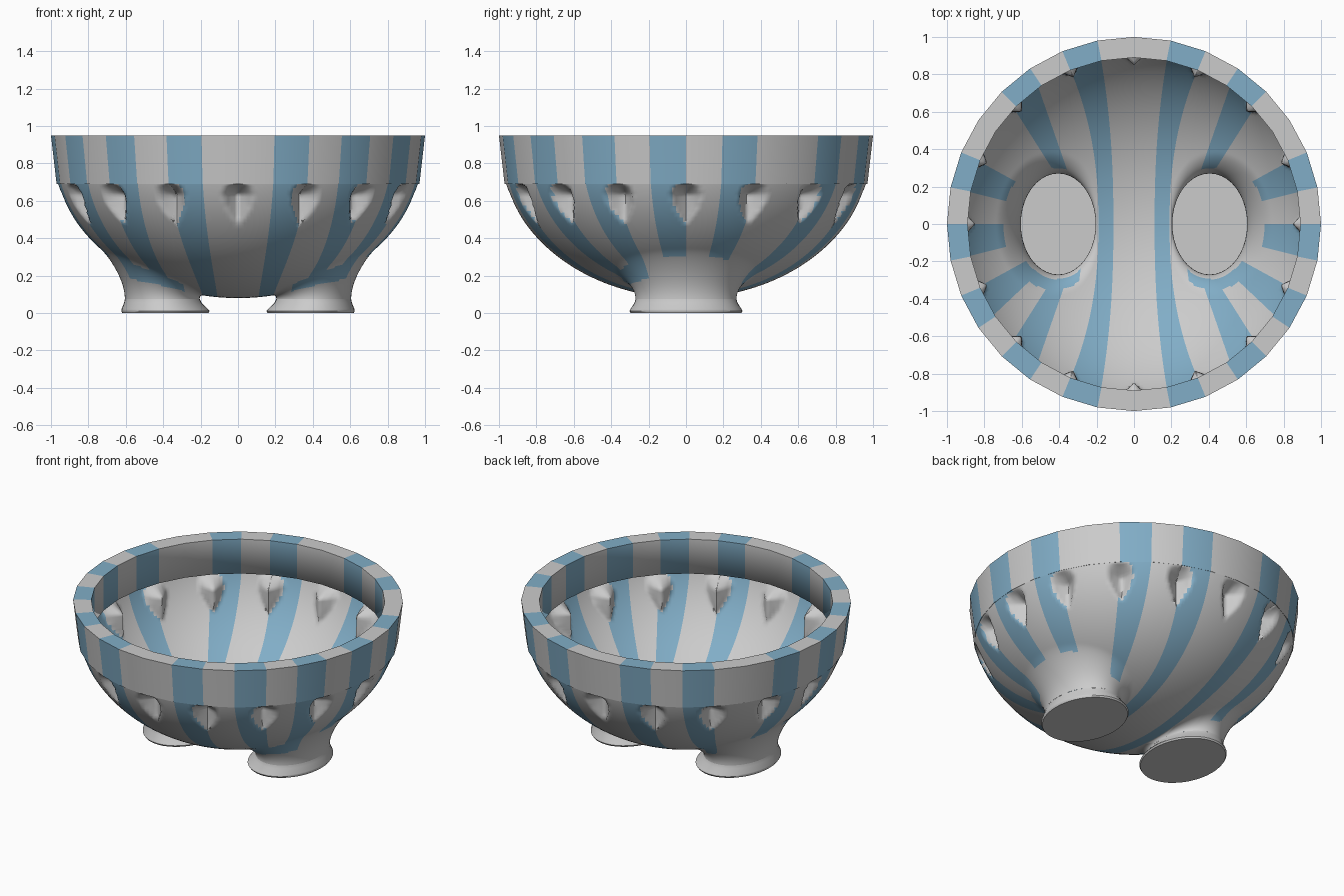
import bpy, bmesh
from math import sin, cos, radians, pi, sqrt, atan2, degrees, hypot
from mathutils import Vector

if "Cube" in bpy.data.objects:
    bpy.data.objects.remove(bpy.data.objects["Cube"])

R = 0.965                       # body radius under the rim
SEG = 11.25                     # rim segment angle
BLUE_SEGS = {1, 3, 5, 7, 9, 12, 14}
FX, FRX, FRY, NECK_Z = 0.405, 0.2, 0.27, 0.075

blue = bpy.data.materials.new("blue_stripe")
blue.diffuse_color = (0.22, 0.42, 0.57, 1)
blue.use_nodes = True
blue.node_tree.nodes["Principled BSDF"].inputs["Base Color"].default_value = blue.diffuse_color


def finish(name, bm, angle, mirror=False):
    bmesh.ops.remove_doubles(bm, verts=bm.verts, dist=0.0003)
    bmesh.ops.recalc_face_normals(bm, faces=bm.faces)
    mesh = bpy.data.meshes.new(name)
    mesh.materials.append(None)
    mesh.materials.append(blue)
    bm.to_mesh(mesh)
    bm.free()
    ob = bpy.data.objects.new(name, mesh)
    bpy.context.collection.objects.link(ob)
    bpy.ops.object.select_all(action='DESELECT')
    bpy.context.view_layer.objects.active = ob
    ob.select_set(True)
    bpy.ops.object.shade_smooth_by_angle(angle=radians(angle))
    if mirror:
        m = ob.modifiers.new("mirror", 'MIRROR')
        m.merge_threshold = 0.0005
    return ob


def grid_faces(bm, grid, blue_at):
    for i in range(len(grid) - 1):
        for j in range(len(grid[0]) - 1):
            f = bm.faces.new((grid[i][j], grid[i + 1][j], grid[i + 1][j + 1], grid[i][j + 1]))
            f.material_index = 1 if blue_at(i, j, f) else 0


def bowl_z(r):
    return 0.08 + 0.8 * (1 - sqrt(max(0, 1 - (r / 0.992) ** 2)))


# teardrop dents, one every second rim segment
def dent(x, y, z):
    h = (z - 0.475) / 0.213
    if not 0 < h < 1:
        return 0
    a = degrees(atan2(x, -y)) % 22.5
    arc = radians(min(a, 22.5 - a)) * hypot(x, y)
    w = 0.077 * (sin(h / 0.75 * pi / 2) if h < 0.75 else sqrt(1 - ((h - 0.75) / 0.33) ** 2))
    if arc >= w:
        return 0
    return 0.095 * ((1 - arc / w) * min(h / 0.75, (1 - h) / 0.25)) ** 0.75


def surf(bm, x, y, z):
    k = 1 - dent(x, y, z) / max(hypot(x, y), 0.01)
    return bm.verts.new((x * k, y * k, z))


def is_dent(f):
    c = f.calc_center_median()
    return max(dent(c.x * k, c.y * k, c.z) for k in (1, 1.04)) > 0


# front-to-back columns between the feet
def column_point(u, w):
    base = 0.11 * u if u < 1 else 0.11 + 0.08 * (u - 1)
    a = radians(u * SEG)
    return base + (R * sin(a) - base) * abs(w) ** 2.3, w * R * cos(a)


def neck(phi):
    p = radians(phi)
    return FX + FRX * sin(p), -FRY * cos(p)


ROWS, SUB, LOFT = 120, 10, 60
ws = [sin(pi * (j / ROWS - 0.5)) for j in range(ROWS + 1)]
bm = bmesh.new()
cols = []
for i in range(2 * SUB + 1):
    pts = [column_point(i / SUB, w) for w in ws]
    cols.append([surf(bm, x, y, bowl_z(hypot(x, y))) for x, y in pts])
grid_faces(bm, cols, lambda i, j, f: i >= SUB and not is_dent(f))

# side regions lofted from rim and column edge down to the foot neck
rays = []
for i in range(12 * SUB + 1):
    th = 2 * SEG + i * SEG / SUB
    rays.append(((R * sin(radians(th)), -R * cos(radians(th))), (th - 90) * 1.9 + 90))
rays += [(column_point(2, w), 270 - 51.75 * w) for w in reversed(ws[:-1])]
loft, gap = [], []
for (qx, qy), phi in rays:
    nx, ny = neck(phi)
    span = hypot(qx - nx, qy - ny)
    line, ds = [], []
    for j in range(LOFT + 1):
        t = j / LOFT
        g = t * t * (3 - 2 * t)
        x, y = nx + (qx - nx) * g, ny + (qy - ny) * g
        fil = min(1, span * g / min(0.13, span))
        z = NECK_Z + (bowl_z(hypot(x, y)) - NECK_Z) * sqrt(max(0, 1 - (1 - fil) ** 2))
        line.append(surf(bm, x, y, z))
        ds.append(span * g)
    loft.append(line)
    gap.append(ds)


def loft_blue(i, j, f):
    if i >= 12 * SUB or is_dent(f):
        return False
    d, s = gap[i][j], 2 + i // SUB
    if s <= 5 and 0.025 < d < 0.09:          # band in front of the foot
        return True
    return s in BLUE_SEGS and d > (0.09 if s in (7, 9) else 0.03)


grid_faces(bm, loft, loft_blue)
finish("bowl_body", bm, 60, True)

# feet: flared oval rings closed by a floor
bm = bmesh.new()
N = 40
rings = []
for cx, rx, ry, z in [(FX, FRX, FRY, NECK_Z), (0.402, 0.207, 0.275, 0.055),
                      (0.391, 0.232, 0.298, 0.02), (0.388, 0.236, 0.302, 0.01),
                      (0.388, 0.230, 0.296, 0.0)]:
    ring = [bm.verts.new((cx + rx * sin(2 * pi * k / N), -ry * cos(2 * pi * k / N), z))
            for k in range(N)]
    rings.append(ring + ring[:1])
grid_faces(bm, rings, lambda i, j, f: False)
bm.faces.new(rings[-1][:-1])
finish("foot", bm, 40, True)

# striped rim band, 32 sides
bm = bmesh.new()
profile = [(0.97, 0.69), (1.0, 0.95), (0.89, 0.95), (0.89, 0.72), (0.97, 0.69)]
band = []
for k in range(33):
    a = radians(k * SEG)
    band.append([bm.verts.new((r * sin(a), -r * cos(a), z)) for r, z in profile])
grid_faces(bm, band, lambda i, j, f: min(i, 31 - i) in BLUE_SEGS)
finish("rim", bm, 88)
